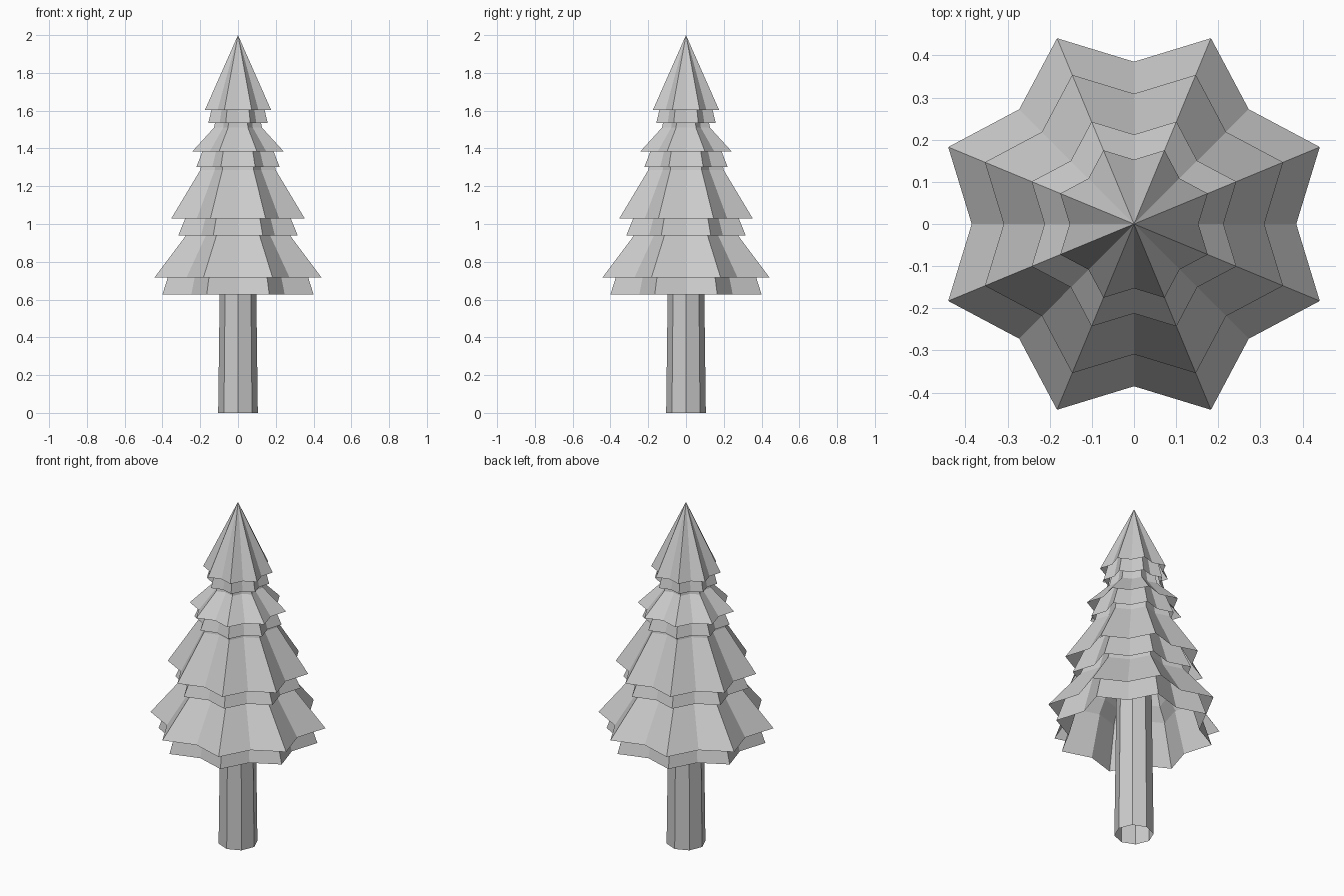
import bpy
from math import cos, sin, pi

if "Cube" in bpy.data.objects:
    bpy.data.objects.remove(bpy.data.objects["Cube"])


def lathe(name, profile, sides, offset=0.0, valley=1.0):
    """Flat-faced open shell from (radius, z) rings; odd corners are pulled in by 'valley'.
    A zero radius makes a point."""
    verts, faces, rings = [], [], []
    for r, z in profile:
        start = len(verts)
        if r == 0:
            verts.append((0, 0, z))
            rings.append([start] * sides)
            continue
        for i in range(sides):
            a = offset + 2 * pi * i / sides
            k = r * (valley if i % 2 else 1.0)
            verts.append((k * cos(a), k * sin(a), z))
        rings.append(list(range(start, start + sides)))
    for low, high in zip(rings, rings[1:]):
        for i in range(sides):
            j = (i + 1) % sides
            quad = [low[i], low[j], high[j], high[i]]
            faces.append(list(dict.fromkeys(quad)))
    mesh = bpy.data.meshes.new(name)
    mesh.from_pydata(verts, [], faces)
    mesh.update()
    obj = bpy.data.objects.new(name, mesh)
    bpy.context.collection.objects.link(obj)
    return obj


# Trunk: tapered octagonal tube, open at the bottom
lathe("trunk", [(0.105, 0), (0.097, 0.63), (0.093, 1.0)], 8)

# Foliage: each tier is an eight-pointed skirt with a smaller skirt under it.
# Profiles are (half width in the front view, z), from the hem upward.
tiers = [
    ([(0.441, 0.718), (0.275, 0.94), (0.23, 1.07)],
     [(0.40, 0.627), (0.325, 0.865)]),
    ([(0.354, 1.028), (0.20, 1.285), (0.18, 1.38)],
     [(0.316, 0.94), (0.23, 1.15)]),
    ([(0.243, 1.383), (0.127, 1.51), (0.11, 1.60)],
     [(0.22, 1.303), (0.155, 1.47)]),
    ([(0.175, 1.604), (0, 2.0)],
     [(0.157, 1.536), (0.12, 1.69)]),
]
tip = 1 / cos(pi / 8)
for n, (outer, under) in enumerate(tiers, 1):
    for part, prof in (("branches", outer), ("under_branches", under)):
        lathe(f"{part}_{n}", [(x * tip, z) for x, z in prof], 16, pi / 8, 0.807)
